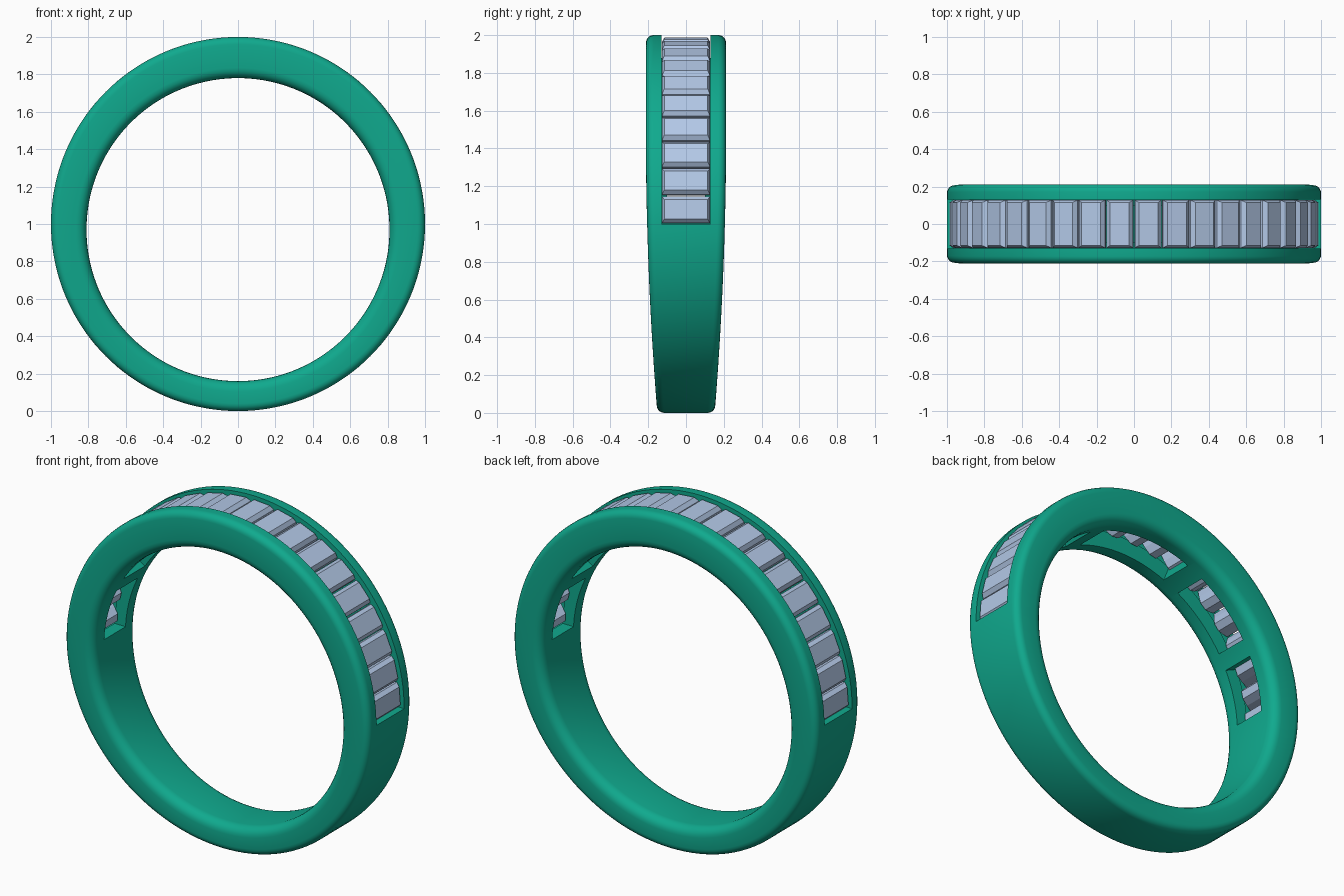
import bpy, bmesh
from math import sin, cos, pi, radians, sqrt
from mathutils import Vector

if "Cube" in bpy.data.objects:
    bpy.data.objects.remove(bpy.data.objects["Cube"])


def material(name, color):
    m = bpy.data.materials.new(name)
    m.diffuse_color = color
    m.use_nodes = True
    m.node_tree.nodes["Principled BSDF"].inputs["Base Color"].default_value = m.diffuse_color
    return m


def make_object(name, bm, mat=None):
    bmesh.ops.recalc_face_normals(bm, faces=bm.faces)
    me = bpy.data.meshes.new(name)
    bm.to_mesh(me)
    bm.free()
    ob = bpy.data.objects.new(name, me)
    bpy.context.collection.objects.link(ob)
    if mat:
        me.materials.append(mat)
    return ob


def polar(r, a, y):
    return (r * cos(a), y, 1 + r * sin(a))


def sweep(name, profile_at, angles, closed, mat=None):
    """Sweep a (radius, y) profile around the finger axis."""
    bm = bmesh.new()
    loops = [[bm.verts.new(polar(r, a, y)) for r, y in profile_at(a)] for a in angles]
    pairs = list(zip(loops, loops[1:] + loops[:1]))
    for p, q in pairs if closed else pairs[:-1]:
        for i in range(len(p)):
            j = (i + 1) % len(p)
            bm.faces.new((p[i], p[j], q[j], q[i]))
    if not closed:
        bm.faces.new(loops[0])
        bm.faces.new(loops[-1])
    return make_object(name, bm, mat)


def band_profile(a):
    """Rounded rectangle; narrower and thinner toward the bottom."""
    t = min(1, (1 + sin(a)) / 1.5)
    w = 0.155 + 0.057 * (1 - (1 - t) ** 2)
    inner = -0.03 * sin(a) + sqrt(0.81 ** 2 - (0.03 * cos(a)) ** 2)
    pts = []
    for rc, yc, f, start in ((1, w, 0.04, 0), (inner, w, 0.055, 90),
                             (inner, -w, 0.055, 180), (1, -w, 0.04, 270)):
        cr = rc - f if rc == 1 else rc + f
        cy = yc - f if yc > 0 else yc + f
        for k in range(6):
            b = radians(start + 18 * k)
            pts.append((cr + f * cos(b), cy + f * sin(b)))
    return pts


def cut_sector(target, r0, r1, w, a0, a1):
    n = max(6, int((a1 - a0) / 2))
    angles = [radians(a0 + (a1 - a0) * i / n) for i in range(n + 1)]
    cutter = sweep("cutter", lambda a: [(r0, -w), (r1, -w), (r1, w), (r0, w)], angles, False)
    cutter.hide_render = True
    mod = target.modifiers.new("cut", 'BOOLEAN')
    mod.operation = 'DIFFERENCE'
    mod.solver = 'EXACT'
    mod.object = cutter
    bpy.context.view_layer.objects.active = target
    bpy.ops.object.modifier_apply(modifier=mod.name)
    bpy.data.objects.remove(cutter)


green = material("green_metal", (0.005, 0.40, 0.27, 1))
ice = material("pale_stone", (0.45, 0.58, 0.80, 1))

# Band with stone channel and inner windows
band = sweep("ring_band", band_profile, [2 * pi * i / 144 for i in range(144)], True, green)
cut_sector(band, 0.88, 1.1, 0.13, 0, 180)
for a0, a1 in ((1, 24), (31, 60), (68, 112), (120, 149), (156, 179)):
    cut_sector(band, 0.7, 0.9, 0.1, a0, a1)
bpy.ops.object.select_all(action='DESELECT')
band.select_set(True)
bpy.context.view_layer.objects.active = band
bpy.ops.object.shade_smooth_by_angle(angle=radians(30))

# Baguette stone: stacked rectangles from table to keel, (height, half width, half length)
bm = bmesh.new()
levels = [(0.985, 0.052, 0.115), (0.963, 0.071, 0.127), (0.94, 0.071, 0.127),
          (0.89, 0.05, 0.1), (0.85, 0.022, 0.08)]
rings = [[bm.verts.new((sx * hx, sy * hy, h)) for sx, sy in ((-1, -1), (1, -1), (1, 1), (-1, 1))]
         for h, hx, hy in levels]
for p, q in zip(rings, rings[1:]):
    for i in range(4):
        j = (i + 1) % 4
        bm.faces.new((p[i], p[j], q[j], q[i]))
bm.faces.new(rings[0])
bm.faces.new(rings[-1])
first = make_object("stone_1", bm, ice)

# Row of twenty stones over the upper half
for i in range(20):
    stone = first if i == 0 else bpy.data.objects.new(f"stone_{i + 1}", first.data)
    if i:
        bpy.context.collection.objects.link(stone)
    stone.location = Vector((0, 0, 1))
    stone.rotation_euler = (0, pi / 2 - (i + 0.5) * pi / 20, 0)
